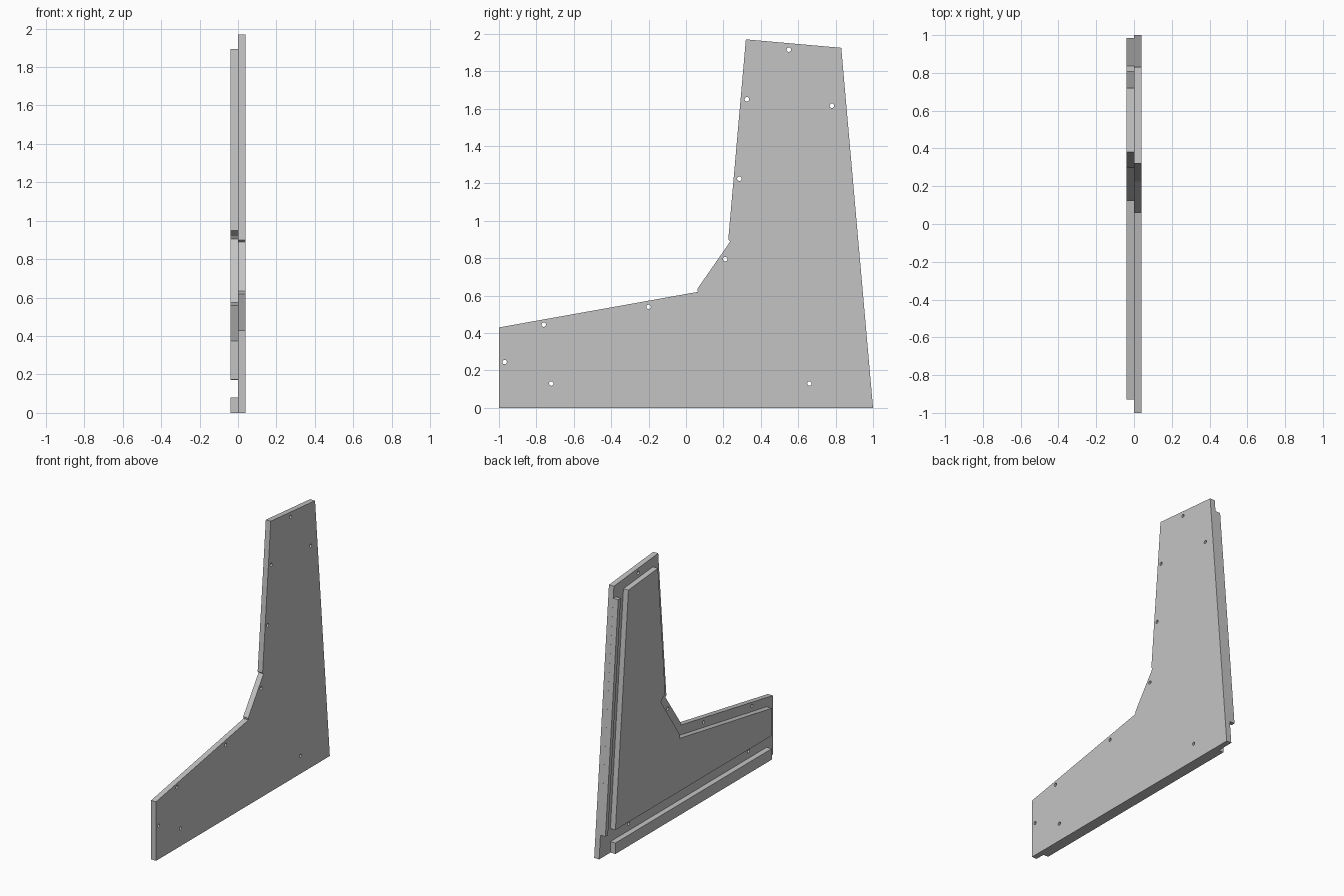
import bpy
import math
from mathutils import Matrix

cube = bpy.data.objects.get("Cube")
if cube:
    bpy.data.objects.remove(cube, do_unlink=True)

GREY = (0.55, 0.55, 0.55, 1)
mat = bpy.data.materials.new("plain_grey")
mat.use_nodes = True
mat.diffuse_color = GREY
mat.node_tree.nodes["Principled BSDF"].inputs["Base Color"].default_value = GREY

THICK = 0.04
# Local x, y, z of a flat profile become world y, z, x
STAND = Matrix(((0, 0, 1, 0), (1, 0, 0, 0), (0, 1, 0, 0), (0, 0, 0, 1)))


def circle(y, z, radius=0.012, sides=16):
    angles = [2 * math.pi * i / sides for i in range(sides)]
    return [(y + radius * math.cos(a), z + radius * math.sin(a)) for a in angles]


def sheet(name, x_mid, outline, holes=()):
    """Flat board cut from a (y, z) outline, with round holes through it."""
    curve = bpy.data.curves.new(name + "_profile", "CURVE")
    curve.dimensions = "2D"
    curve.fill_mode = "BOTH"
    curve.extrude = THICK / 2
    for loop in [outline] + [circle(*h) for h in holes]:
        spline = curve.splines.new("POLY")
        spline.points.add(len(loop) - 1)
        for point, (y, z) in zip(spline.points, loop):
            point.co = (y, z, 0, 1)
        spline.use_cyclic_u = True
    temp = bpy.data.objects.new(name + "_temp", curve)
    bpy.context.collection.objects.link(temp)
    graph = bpy.context.evaluated_depsgraph_get()
    mesh = bpy.data.meshes.new_from_object(temp.evaluated_get(graph))
    bpy.data.objects.remove(temp, do_unlink=True)
    bpy.data.curves.remove(curve)
    mesh.transform(Matrix.Translation((x_mid, 0, 0)) @ STAND)
    mesh.materials.clear()
    mesh.materials.append(mat)
    for poly in mesh.polygons:
        poly.use_smooth = False
        poly.material_index = 0
    obj = bpy.data.objects.new(name, mesh)
    bpy.context.collection.objects.link(obj)
    return obj


def rear_edge(z):
    return 1 - 0.0885 * z


# Main side plate with fixing holes
sheet("side_plate", THICK / 2,
      [(-1, 0), (1, 0), (0.83, 1.925), (0.32, 1.97), (0.226, 0.9),
       (0.237, 0.89), (0.06, 0.635), (0.063, 0.62), (-1, 0.43)],
      [(-0.97, 0.245), (-0.72, 0.13), (-0.76, 0.445), (-0.2, 0.54),
       (0.21, 0.795), (0.285, 1.225), (0.325, 1.65), (0.55, 1.915),
       (0.78, 1.615), (0.66, 0.13)])

# Raised inner panel, set in from the plate edges
sheet("inner_panel", -THICK / 2,
      [(-0.93, 0.175), (0.87, 0.175), (0.72, 1.865), (0.38, 1.895),
       (0.296, 0.95), (0.335, 0.92), (0.345, 0.905), (0.145, 0.61),
       (0.125, 0.575), (0.13, 0.56), (-0.93, 0.375)])

# Narrow strip flush with the rear edge
low, high, width = 0.17, 1.84, 0.03
sheet("rear_strip", -THICK / 2,
      [(rear_edge(low) - width, low), (rear_edge(low), low),
       (rear_edge(high), high), (rear_edge(high) - width, high)])

# Strip along the bottom edge
sheet("bottom_strip", -THICK / 2,
      [(-0.93, 0), (0.87, 0), (0.87, 0.08), (-0.93, 0.08)])
